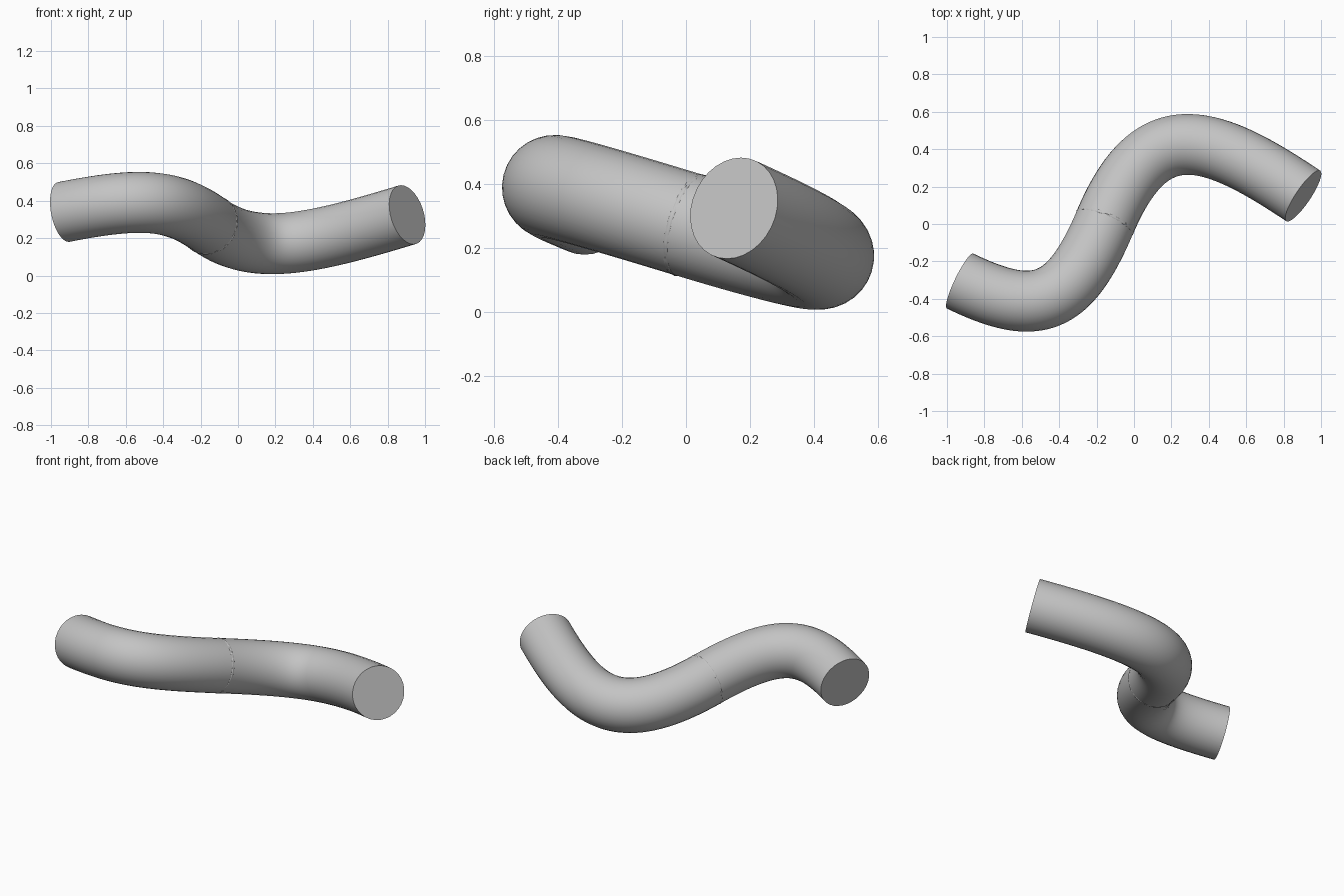
import bpy
import math
import random
from mathutils import Vector

random.seed(4)
if "Cube" in bpy.data.objects:
    bpy.data.objects.remove(bpy.data.objects["Cube"], do_unlink=True)

RADIUS = 0.163

grey = bpy.data.materials.new("plain grey")
grey.use_nodes = True
grey.diffuse_color = (0.55, 0.55, 0.55, 1)
grey.node_tree.nodes["Principled BSDF"].inputs["Base Color"].default_value = grey.diffuse_color


def finish(obj):
    """Smooth the round wall and keep the flat ends sharp."""
    bpy.ops.object.select_all(action="DESELECT")
    obj.select_set(True)
    bpy.context.view_layer.objects.active = obj
    if obj.type == "CURVE":
        bpy.ops.object.convert(target="MESH")
    bpy.ops.object.shade_smooth_by_angle(angle=math.radians(40))


def bent_tube(name, start, handle_a, handle_b, end):
    """A capped round rod swept along one Bezier span."""
    curve = bpy.data.curves.new(name, "CURVE")
    curve.dimensions = "3D"
    curve.resolution_u = 40
    curve.bevel_depth = RADIUS
    curve.bevel_resolution = 14
    curve.use_fill_caps = True
    spline = curve.splines.new("BEZIER")
    spline.bezier_points.add(1)
    for point, co, left, right in (
        (spline.bezier_points[0], start, start, handle_a),
        (spline.bezier_points[1], end, handle_b, end),
    ):
        point.handle_left_type = point.handle_right_type = "FREE"
        point.co, point.handle_left, point.handle_right = co, left, right
    curve.materials.append(grey)
    obj = bpy.data.objects.new(name, curve)
    bpy.context.collection.objects.link(obj)
    finish(obj)


# The two bent halves share the joint and its direction
joint = Vector((-0.155, 0.01, 0.272))
along = Vector((0.39, 0.92, -0.28))
bent_tube("right_bend", Vector((-0.93, -0.305, 0.34)), Vector((-0.525, -0.5, 0.42)),
          joint - along * 0.5, joint)
bent_tube("left_bend", joint, joint + along * 0.62,
          Vector((0.385, 0.5, 0.167)), Vector((0.905, 0.15, 0.325)))

# Slightly rough seam where the halves meet
bpy.ops.mesh.primitive_torus_add(
    location=joint, rotation=along.to_track_quat("Z", "Y").to_euler(),
    major_radius=RADIUS - 0.01, minor_radius=0.012,
    major_segments=72, minor_segments=10)
seam = bpy.context.object
seam.name = "joint_seam"
seam.data.materials.append(grey)
for vert in seam.data.vertices:
    vert.co *= 1 + random.uniform(-0.01, 0.005)
finish(seam)
